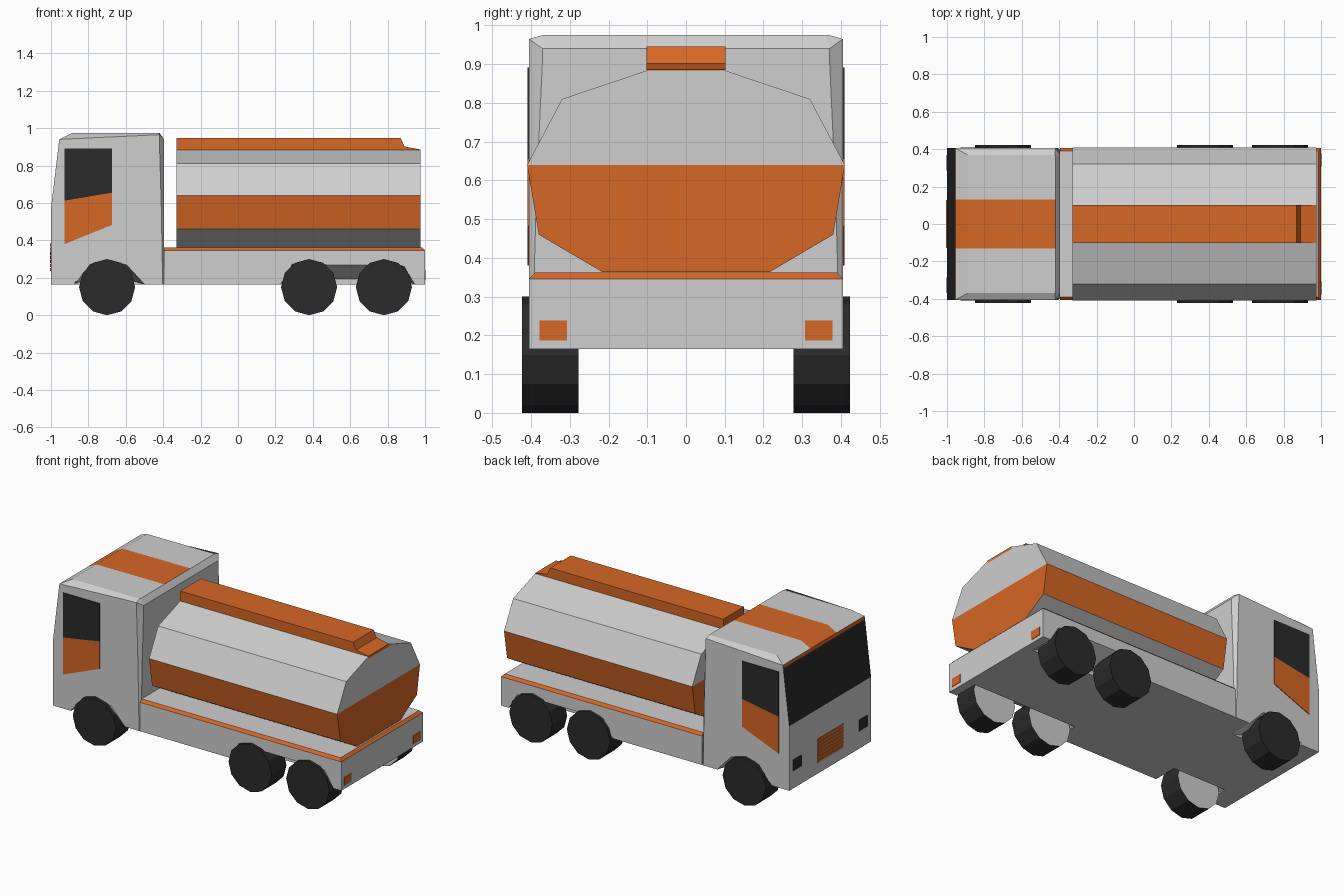
import bpy, bmesh, math
from mathutils import Vector

if "Cube" in bpy.data.objects:
    bpy.data.objects.remove(bpy.data.objects["Cube"])


def material(name, rgb):
    m = bpy.data.materials.new(name)
    m.diffuse_color = (*rgb, 1)
    m.use_nodes = True
    m.node_tree.nodes["Principled BSDF"].inputs["Base Color"].default_value = m.diffuse_color
    return m


MATS = [material("light_grey", (0.62, 0.62, 0.62)),
        material("orange", (0.67, 0.135, 0.018)),
        material("charcoal", (0.024, 0.024, 0.024))]
GREY, ORANGE, DARK = 0, 1, 2


def loft(name, rings, rule=GREY, cuts=()):
    """Join equal rings of points, cap the ends, slice, then colour by rule."""
    bm = bmesh.new()
    vr = [[bm.verts.new(p) for p in r] for r in rings]
    n = len(vr[0])
    for a, b in zip(vr, vr[1:]):
        for i in range(n):
            j = (i + 1) % n
            bm.faces.new((a[i], a[j], b[j], b[i]))
    bm.faces.new(vr[0][::-1])
    bm.faces.new(vr[-1])
    bmesh.ops.recalc_face_normals(bm, faces=bm.faces)
    for co, no in cuts:
        bmesh.ops.bisect_plane(bm, geom=bm.verts[:] + bm.edges[:] + bm.faces[:],
                               plane_co=co, plane_no=no)
    bm.normal_update()
    for f in bm.faces:
        f.material_index = rule(f.calc_center_median(), f.normal) if callable(rule) else rule
    me = bpy.data.meshes.new(name)
    bm.to_mesh(me)
    bm.free()
    for m in MATS:
        me.materials.append(m)
    ob = bpy.data.objects.new(name, me)
    bpy.context.collection.objects.link(ob)
    return ob


def side_prism(name, pts, y0, y1, rule=GREY):
    return loft(name, [[(x, y, z) for x, z in pts] for y in (y0, y1)], rule)


def end_prism(name, pts, x0, x1, rule=GREY, cuts=()):
    return loft(name, [[(x, y, z) for y, z in pts] for x in (x0, x1)], rule, cuts)


def rect(a0, a1, b0, b1):
    return [(a0, b0), (a1, b0), (a1, b1), (a0, b1)]


def cab_ring(front, zf, w, side, zs, back, wb, zb):
    half = [(front, w, zf), (side, w, zs), (back, wb, zb)]
    return half + [(x, -y, z) for x, y, z in reversed(half)]


# Cab with windscreen, visor band and roof stripe
def cab_colour(c, n):
    if n.x < -0.9 and c.z > 0.6:
        return ORANGE if c.z > 0.92 else DARK
    if n.z > 0.7 and abs(c.y) < 0.13:
        return ORANGE
    return GREY


W = 0.405
cab = loft("cab", [
    cab_ring(-1, 0.165, W, -0.403, 0.165, -0.395, 0.397, 0.165),
    cab_ring(-1, 0.57, W, -0.41, 0.57, -0.395, 0.386, 0.57),
    cab_ring(-0.958, 0.92, W, -0.42, 0.92, -0.395, 0.37, 0.92),
    cab_ring(-0.955, 0.94, W, -0.42, 0.965, -0.395, 0.37, 0.94),
    cab_ring(-0.89, 0.973, 0.37, -0.423, 0.975, -0.42, 0.36, 0.975),
], cab_colour, [((0, s * 0.13, 0), (0, 1, 0)) for s in (-1, 1)])

# Chassis with bevelled orange rim around the flat bed
chassis = loft("chassis", [
    [(x, y, z) for x, y in rect(-0.395, 1 - d, -W + d, W - d)]
    for z, d in ((0.165, 0), (0.346, 0), (0.362, 0.016))],
    lambda c, n: ORANGE if c.z > 0.347 and n.z < 0.95 else GREY)


# Wheel arches, narrowing inwards
def cut_arch(body, pts):
    for s in (-1, 1):
        outer = [(x, s * 0.43, z) for x, z in pts]
        inner = [(x, s * 0.25, 0.165 + (z - 0.165) * (0.25 if z > 0.165 else 1))
                 for x, z in pts]
        cutter = loft("arch_cutter", [outer, inner])
        cutter.hide_render = True
        mod = body.modifiers.new("arch", 'BOOLEAN')
        mod.object = cutter
        mod.solver = 'EXACT'
        bpy.context.view_layer.objects.active = body
        bpy.ops.object.modifier_apply(modifier=mod.name)
        bpy.data.objects.remove(cutter)


cut_arch(cab, [(-0.89, 0.1), (-0.87, 0.18), (-0.79, 0.285), (-0.7, 0.312),
               (-0.61, 0.285), (-0.5, 0.165), (-0.5, 0.1)])
cut_arch(chassis, [(0.22, 0.1), (0.22, 0.165), (0.29, 0.285), (0.38, 0.312), (0.475, 0.28),
                   (0.685, 0.28), (0.78, 0.308), (0.88, 0.275), (0.945, 0.165), (0.945, 0.1)])

# Tank with orange belt and orange lower end panels
half = [(0.215, 0.363), (0.38, 0.46), (0.41, 0.64), (0.32, 0.81), (0.1, 0.884)]


def tank_colour(c, n):
    if abs(n.x) > 0.9:
        return ORANGE if c.z < 0.64 else GREY
    return ORANGE if 0.47 < c.z < 0.63 and abs(n.y) > 0.9 else GREY


end_prism("tank", half + [(-y, z) for y, z in reversed(half)], -0.33, 0.975,
          tank_colour, [((0, 0, 0.64), (0, 0, 1))])

# Walkway box along the top of the tank
side_prism("tank_walkway", [(-0.33, 0.87), (-0.33, 0.946), (0.87, 0.946),
                            (0.89, 0.902), (0.975, 0.886), (0.975, 0.87)], -0.102, 0.102, ORANGE)

# Twelve-sided wheels, pale on the inner face
for s, side in ((-1, "right"), (1, "left")):
    for x, place in ((-0.7, "front"), (0.38, "middle"), (0.78, "rear")):
        pts = [(x + 0.15 * math.cos(math.radians(30 * i)),
                0.15 + 0.15 * math.sin(math.radians(30 * i))) for i in range(12)]
        side_prism(f"{place}_wheel_{side}", pts, s * 0.277, s * 0.423,
                   lambda c, n: GREY if n.y * s < -0.9 else DARK)

    # Door window and coloured panel below it
    y0, y1 = s * 0.403, s * 0.409
    side_prism(f"door_window_{side}", [(-0.928, 0.612), (-0.675, 0.655),
                                       (-0.675, 0.892), (-0.928, 0.892)], y0, y1, DARK)
    side_prism(f"door_panel_{side}", [(-0.928, 0.38), (-0.675, 0.482),
                                      (-0.675, 0.655), (-0.928, 0.612)], y0, y1, ORANGE)

    # Front and rear lamps
    end_prism(f"headlamp_{side}", rect(s * 0.285, s * 0.37, 0.275, 0.345), -1.003, -0.998, DARK)
    end_prism(f"tail_lamp_{side}", rect(s * 0.307, s * 0.378, 0.187, 0.239), 0.998, 1.003, ORANGE)

# Grille slats
for i in range(7):
    z = 0.235 + i * 0.022
    end_prism(f"grille_slat_{i + 1}", rect(-0.127, 0.127, z, z + 0.016), -1.004, -0.998, ORANGE)
